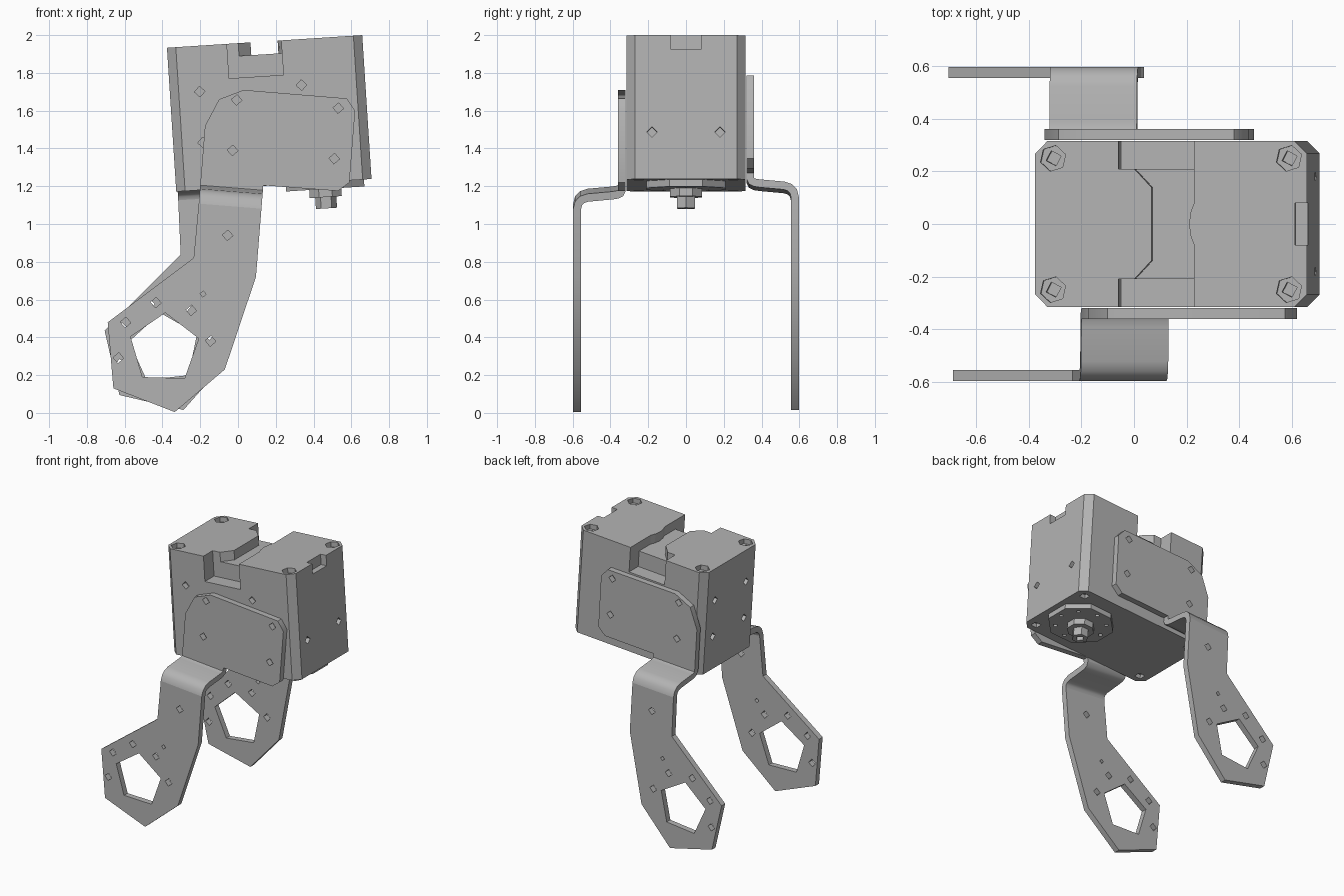
import bpy, bmesh
from math import pi, sin, cos, radians
from mathutils import Matrix, Vector

if "Cube" in bpy.data.objects:
    bpy.data.objects.remove(bpy.data.objects["Cube"])

grey = bpy.data.materials.new("grey")
grey.use_nodes = True
grey.diffuse_color = (0.45, 0.45, 0.45, 1)
grey.node_tree.nodes["Principled BSDF"].inputs["Base Color"].default_value = (0.45, 0.45, 0.45, 1)


def ngon(x, y, r, n=4, phase=0.0):
    return [(x + r * cos(phase + 2 * pi * i / n), y + r * sin(phase + 2 * pi * i / n)) for i in range(n)]


def rect(x0, x1, y0, y1):
    return [(x0, y0), (x1, y0), (x1, y1), (x0, y1)]


def prism(bm, outline, z0, z1, m=Matrix(), holes=()):
    """Extrude an outline with holes from z0 to z1, then place it with m."""
    edges, verts = [], []
    for loop in [outline, *holes]:
        vs = [bm.verts.new((x, y, z0)) for x, y in loop]
        edges += [bm.edges.new((vs[i - 1], vs[i])) for i in range(len(vs))]
        verts += vs
    if holes:
        fill = bmesh.ops.triangle_fill(bm, use_beauty=True, edges=edges, normal=(0, 0, 1))
        faces = [g for g in fill["geom"] if isinstance(g, bmesh.types.BMFace)]
    else:
        faces = [bm.faces.new(verts)]
    ext = bmesh.ops.extrude_face_region(bm, geom=faces)["geom"]
    top = [g for g in ext if isinstance(g, bmesh.types.BMVert)]
    bmesh.ops.translate(bm, verts=top, vec=(0, 0, z1 - z0))
    bmesh.ops.transform(bm, matrix=m, verts=verts + top)


def make(name, bm):
    bmesh.ops.recalc_face_normals(bm, faces=bm.faces[:])
    mesh = bpy.data.meshes.new(name)
    bm.to_mesh(mesh)
    bm.free()
    mesh.materials.append(grey)
    obj = bpy.data.objects.new(name, mesh)
    bpy.context.collection.objects.link(obj)
    return obj


def cut(obj, bm):
    """Subtract the shapes in bm from obj and bake the result."""
    cutter = make("cutter", bm)
    cutter.hide_render = True
    mod = obj.modifiers.new("cut", 'BOOLEAN')
    mod.operation, mod.object, mod.solver = 'DIFFERENCE', cutter, 'EXACT'
    bpy.context.view_layer.update()
    deps = bpy.context.evaluated_depsgraph_get()
    baked = bpy.data.meshes.new_from_object(obj.evaluated_get(deps))
    obj.modifiers.clear()
    obj.data = baked
    bpy.data.objects.remove(cutter)


UPRIGHT = Matrix.Rotation(pi / 2, 4, 'X')   # outline x,y -> x,z ; depth -> -y
SIDE = Matrix(((0, 0, 1, 0), (1, 0, 0, 0), (0, 1, 0, 0), (0, 0, 0, 1)))  # outline -> y,z ; depth -> x

# Motor housing: box with chamfered upright corners
W, D, H, C = 0.518, 0.316, 0.763, 0.047
TILT = Matrix.Translation((0.19, 0, 1.205)) @ Matrix.Rotation(radians(-3.7), 4, 'Y')
bm = bmesh.new()
prism(bm, [(W - C, -D), (W, C - D), (W, D - C), (W - C, D),
           (C - W, D), (-W, D - C), (-W, C - D), (C - W, -D)], 0, H)
housing = make("motor_housing", bm)

# Cross channel in the top, with a pointed block and a round bulge facing it
bm = bmesh.new()
prism(bm, [(-.14, -.21), (.088, -.21), (.088, -.08), (.075, -.045), (.069, 0), (.075, .045),
           (.088, .08), (.088, .21), (-.14, .21), (-.075, .14), (-.075, -.14)], .695, .9)
cut(housing, bm)
bm = bmesh.new()
for s in (-1, 1):
    prism(bm, rect(-.2, .088, .21 * s, .4 * s), .58, .9)
cut(housing, bm)

# Cable notch, screw wells and mounting holes
bm = bmesh.new()
prism(bm, rect(.473, .6, -.08, .08), H - .075, .9)
for x in (-.45, .45):
    for y in (-.25, .25):
        prism(bm, ngon(x, y, .05, 6, .3), H - .035, .9)
        prism(bm, ngon(x, y, .034, 4, pi / 4), -.1, .03)
for x in (-.36, .18):
    for z in (.25, .52):
        for s in (-1, 1):
            prism(bm, ngon(x, z, .028), s * (D - .04), s * .4, UPRIGHT)
for x, z in ((1, .25), (-1, .25), (-1, .52)):
    for y in (-.18, .18):
        prism(bm, ngon(y, z, .028), x * (W - .04), x * .6, SIDE)
cut(housing, bm)
bm = bmesh.new()
for x in (-.45, .45):
    for y in (-.25, .25):
        prism(bm, ngon(x, y, .03, 4, .3), H - .08, H - .02)
cut(housing, bm)
housing.matrix_world = TILT

# Output horn, collar and shaft under the housing
HORN = .27
bm = bmesh.new()
prism(bm, ngon(HORN, 0, .225, 8, pi / 8), -.037, .003, holes=[
    ngon(HORN + .17 * cos(a * pi / 4), .17 * sin(a * pi / 4), .016) for a in range(8)])
make("output_horn", bm).matrix_world = TILT
bm = bmesh.new()
prism(bm, ngon(HORN, 0, .092, 8, pi / 8), -.08, -.03)
make("shaft_collar", bm).matrix_world = TILT
bm = bmesh.new()
prism(bm, ngon(HORN, 0, .056, 6), -.14, -.075, holes=[ngon(HORN, 0, .03)])
make("output_shaft", bm).matrix_world = TILT

# Side bracket: mounting plate, S bend and leg, drawn about the centre of its big hole
PLATE = [(.12, .875), (.12, 1.193), (.183, 1.339), (.309, 1.399), (.856, 1.398), (.906, 1.337),
         (.906, .956), (.85, .906), (.453, .904), (.453, .875)]
LEG = [(.12, .78), (.116, .491), (-.31, .115), (-.252, -.231), (.082, -.33), (.328, -.084),
       (.453, .418), (.453, .78)]
BEND = [(.34, .875), (.347, .862), (.365, .854), (.39, .85), (.52, .838), (.55, .828),
        (.569, .808), (.576, .78)]
T = .021


def thick_path(path, t):
    """Closed outline of a path with half thickness t."""
    left, right = [], []
    for i, p in enumerate(path):
        a, b = Vector(path[max(i - 1, 0)]), Vector(path[min(i + 1, len(path) - 1)])
        d = (b - a).normalized()
        if i in (0, len(path) - 1):
            d = Vector((0, -1))
        n = Vector((-d.y, d.x)) * t
        left.append(tuple(Vector(p) + n))
        right.append(tuple(Vector(p) - n))
    return left + right[::-1]


def bracket(name, s, angle):
    bm = bmesh.new()
    prism(bm, PLATE, -s * (.34 - T), -s * (.34 + T), UPRIGHT,
          [ngon(x, z, .028) for x in (.276, .816) for z in (1.075, 1.343)])
    ring = [radians(14 + 45.5 * k) for k in range(5)]
    prism(bm, LEG, -s * (.576 - T), -s * (.576 + T), UPRIGHT,
          [ngon(0, 0, .19, 5, radians(93)), ngon(.286, .625, .028), ngon(.181, .305, .016)]
          + [ngon(.248 * cos(a), .248 * sin(a), .028) for a in ring])
    prism(bm, [(s * y, z) for y, z in thick_path(BEND, T)], .12, .453, SIDE)
    obj = make(name, bm)
    obj.matrix_world = Matrix.Translation((-.39, 0, .34)) @ Matrix.Rotation(radians(angle), 4, 'Y')
    bpy.ops.object.select_all(action='DESELECT')
    obj.select_set(True)
    bpy.context.view_layer.objects.active = obj
    bpy.ops.object.shade_smooth_by_angle(angle=radians(40))


bracket("front_bracket", -1, 4.6)
bracket("back_bracket", 1, -3.4)
